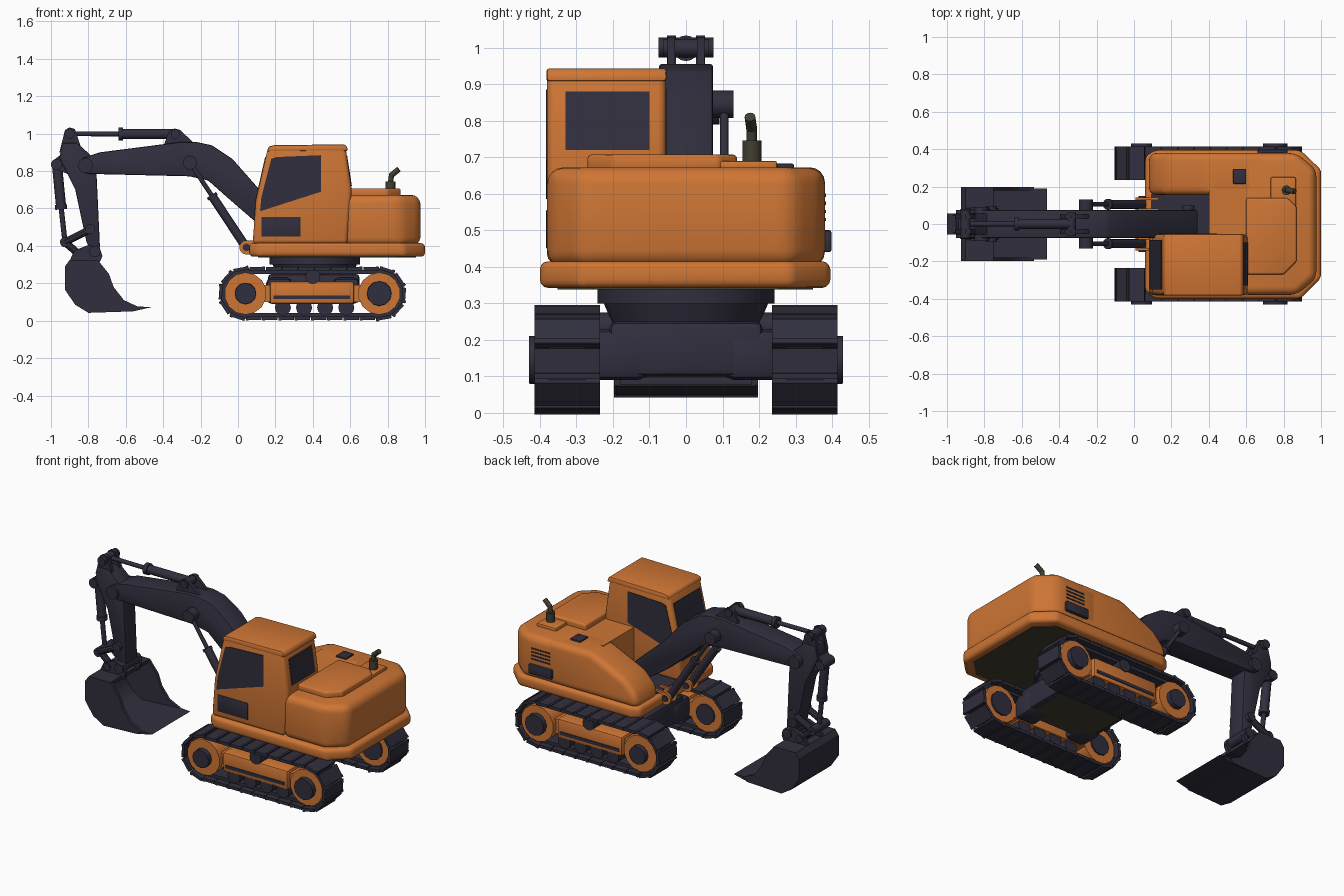
import bpy, bmesh, math
from mathutils import Vector, Matrix


def material(name, rgb):
    m = bpy.data.materials.new(name)
    m.diffuse_color = (*rgb, 1)
    return m


ORANGE = material("orange paint", (0.62, 0.18, 0.035))
DARK = material("dark steel", (0.03, 0.028, 0.047))
OLIVE = material("exhaust grey", (0.055, 0.048, 0.03))


def finish(name, bm, mat, bevel=0, seg=2):
    bmesh.ops.recalc_face_normals(bm, faces=bm.faces)
    if bevel:
        edges = [e for e in bm.edges if e.calc_face_angle(0) > 0.3]
        bmesh.ops.bevel(bm, geom=edges, offset=bevel, segments=seg, profile=0.5,
                        affect='EDGES', clamp_overlap=True)
    me = bpy.data.meshes.new(name)
    bm.to_mesh(me)
    bm.free()
    me.materials.append(mat)
    ob = bpy.data.objects.new(name, me)
    bpy.context.collection.objects.link(ob)
    return ob


def prism(name, pts, a, b, mat, bevel=0, seg=2, plan=False):
    """Side profile (x, z) extruded along y, or plan outline (x, y) along z."""
    bm = bmesh.new()
    place = (lambda p, t: (p[0], p[1], t)) if plan else (lambda p, t: (p[0], t, p[1]))
    lo = [bm.verts.new(place(p, a)) for p in pts]
    hi = [bm.verts.new(place(p, b)) for p in pts]
    bm.faces.new(lo)
    bm.faces.new(hi)
    n = len(pts)
    for i in range(n):
        j = (i + 1) % n
        bm.faces.new((lo[i], lo[j], hi[j], hi[i]))
    return finish(name, bm, mat, bevel, seg)


def box(name, x0, x1, y0, y1, z0, z1, mat, bevel=0, seg=2):
    return prism(name, [(x0, z0), (x1, z0), (x1, z1), (x0, z1)], min(y0, y1), max(y0, y1), mat, bevel, seg)


def rod(name, p, q, r, mat, sides=16, r2=None):
    p, q = Vector(p), Vector(q)
    d = q - p
    bm = bmesh.new()
    m = Matrix.Translation((p + q) / 2) @ d.to_track_quat('Z', 'Y').to_matrix().to_4x4()
    bmesh.ops.create_cone(bm, cap_ends=True, segments=sides, radius1=r,
                          radius2=r if r2 is None else r2, depth=d.length, matrix=m)
    return finish(name, bm, mat)


def pin(name, x, z, r, half, mat=DARK, sides=14):
    return rod(name, (x, -half, z), (x, half, z), r, mat, sides)


# tracks: shoes and chain links marched around a stadium path
X1, X2, ZC, R, N = 0.04, 0.755, 0.145, 0.132, 26


def stadium(d):
    run, arc = X2 - X1, math.pi * R
    if d < run:
        return X1 + d, ZC - R, 0
    d -= run
    if d < arc:
        t = d / R
        return X2 + R * math.sin(t), ZC - R * math.cos(t), t
    d -= arc
    if d < run:
        return X2 - d, ZC + R, math.pi
    t = (d - run) / R
    return X1 - R * math.sin(t), ZC + R * math.cos(t), math.pi + t


for s, side in ((-1, "near"), (1, "far")):
    bm = bmesh.new()
    step = (2 * (X2 - X1) + 2 * math.pi * R) / N
    for i in range(N):
        x, z, t = stadium((i + 0.5) * step)
        base = Matrix.Translation((x, s * 0.325, z)) @ Matrix.Rotation(-t, 4, 'Y')
        # shoe plate, chain link, grouser bar: (length, width, height, x, z)
        for l, w, h, dx, dz in ((0.083, 0.18, 0.018, 0, 0), (0.092, 0.10, 0.022, 0, 0.016),
                                (0.014, 0.18, 0.012, -0.033, -0.007)):
            bmesh.ops.create_cube(bm, size=1, matrix=base @ Matrix.Translation((dx, 0, dz))
                                  @ Matrix.Diagonal((l, w, h, 1)))
    finish(side + "_track", bm, DARK)
    # track frame, wheels and rollers
    for x, nm, hr in ((X1, "idler", 0.064), (X2, "sprocket", 0.074)):
        rod(f"{side}_{nm}", (x, s * 0.255, ZC), (x, s * 0.40, ZC), 0.113, ORANGE, 14)
        rod(f"{side}_{nm}_hub", (x, s * 0.245, ZC), (x, s * 0.43, ZC), hr, DARK, 12, hr * 0.88)
    box(side + "_track_frame", 0.17, 0.62, s * 0.25, s * 0.395, 0.09, 0.21, ORANGE, 0.012)
    box(side + "_track_frame_core", 0.08, 0.72, s * 0.26, s * 0.37, 0.10, 0.19, ORANGE)
    box(side + "_frame_slot", 0.19, 0.60, s * 0.39, s * 0.399, 0.115, 0.135, DARK)
    for i in range(4):
        x = 0.24 + 0.113 * i
        rod(f"{side}_roller_{i}", (x, s * 0.26, 0.07), (x, s * 0.385, 0.07), 0.043, DARK, 12)
    rod(side + "_top_roller", (0.40, s * 0.20, 0.235), (0.40, s * 0.40, 0.235), 0.04, DARK, 12)
    # legs joining the centre frame to the tracks
    for x in (0.22, 0.58):
        box(f"{side}_frame_leg", x - 0.07, x + 0.07, s * 0.1, s * 0.27, 0.09, 0.23, DARK, 0.03)

# centre frame and slewing ring
box("centre_frame", 0.16, 0.65, -0.21, 0.21, 0.10, 0.25, DARK, 0.02)
box("centre_frame_belly", 0.19, 0.62, -0.19, 0.19, 0.095, 0.101, OLIVE)
rod("slewing_base", (0.41, 0, 0.24), (0.41, 0, 0.30), 0.20, DARK, 32, 0.225)
rod("slewing_ring", (0.41, 0, 0.30), (0.41, 0, 0.35), 0.242, DARK, 32)

# platform skirt, belly plate and deck
plan = [(0.06, -0.36), (0.11, -0.40), (0.89, -0.40), (1.0, -0.29),
        (1.0, 0.29), (0.89, 0.395), (0.11, 0.395), (0.06, 0.36)]
prism("platform_skirt", plan, 0.342, 0.415, ORANGE, 0.022, 3, plan=True)
prism("platform_belly", [(0.53 + (x - 0.53) * 0.9, y * 0.88) for x, y in plan], 0.338, 0.345, OLIVE, plan=True)
box("boom_deck", 0.09, 0.41, -0.055, 0.16, 0.41, 0.42, DARK)

# engine housing, with the right side housing sloping down to the front
prism("engine_housing", [(0.57, -0.38), (0.87, -0.38), (0.975, -0.29), (0.975, 0.29), (0.87, 0.38),
                         (0.57, 0.38)], 0.40, 0.672, ORANGE, 0.045, 4, plan=True)
prism("side_housing", [(0.075, 0.40), (0.72, 0.40), (0.72, 0.672), (0.40, 0.672), (0.16, 0.56), (0.085, 0.48)],
      0.155, 0.38, ORANGE, 0.045, 4)
box("centre_housing", 0.40, 0.66, -0.06, 0.25, 0.40, 0.671, ORANGE)
prism("hood", [(0.60, -0.27), (0.80, -0.27), (0.87, -0.20), (0.87, 0.09), (0.82, 0.14), (0.60, 0.14)],
      0.66, 0.707, ORANGE, 0.012, 3, plan=True)
box("exhaust_cover", 0.73, 0.865, 0.08, 0.25, 0.66, 0.69, ORANGE, 0.008)
box("filler_cap", 0.53, 0.60, 0.215, 0.295, 0.668, 0.682, DARK, 0.004)
rod("exhaust_base", (0.815, 0.18, 0.68), (0.815, 0.18, 0.745), 0.026, OLIVE)
rod("exhaust_pipe", (0.815, 0.18, 0.74), (0.822, 0.18, 0.785), 0.014, OLIVE, 12)
rod("exhaust_tip", (0.818, 0.18, 0.776), (0.86, 0.175, 0.81), 0.015, OLIVE, 12)
# service vent on the far side
box("service_vent", 0.66, 0.82, 0.37, 0.398, 0.44, 0.50, DARK, 0.006)
for i in range(4):
    box(f"grille_slat_{i}", 0.68, 0.81, 0.375, 0.383, 0.525 + 0.022 * i, 0.534 + 0.022 * i, DARK)

# cab, roof and windows
CY0, CY1 = -0.38, -0.055
prism("cab", [(0.078, 0.41), (0.096, 0.645), (0.16, 0.925), (0.575, 0.93), (0.608, 0.70), (0.585, 0.41)],
      CY0, CY1, ORANGE, 0.022, 3)
prism("cab_roof", [(0.155, 0.905), (0.163, 0.93), (0.19, 0.938), (0.57, 0.943), (0.582, 0.932), (0.588, 0.908)],
      CY0 - 0.002, CY1 + 0.002, ORANGE, 0.008)
glass = [(0.118, 0.585), (0.125, 0.66), (0.178, 0.865), (0.205, 0.875), (0.445, 0.885), (0.445, 0.69)]
for y, nm in ((CY0, "near"), (CY1, "inner")):
    prism(nm + "_window", glass, y - 0.003, y + 0.003, DARK)
box("lower_door_window", 0.125, 0.335, CY0 - 0.003, CY0 + 0.003, 0.45, 0.555, DARK, 0.002)
prism("windscreen", [(0.084, 0.53), (0.093, 0.645), (0.145, 0.875), (0.152, 0.875), (0.10, 0.645), (0.091, 0.53)],
      -0.35, -0.085, DARK)
prism("rear_window", [(0.603, 0.72), (0.580, 0.88), (0.584, 0.88), (0.609, 0.72)], -0.33, -0.10, DARK)

# boom with its pins
prism("boom", [(-0.84, 0.80), (-0.80, 0.785), (-0.26, 0.772), (-0.16, 0.75), (-0.07, 0.67), (0.08, 0.54),
               (0.24, 0.43), (0.33, 0.44), (0.34, 0.50), (0.107, 0.71), (-0.03, 0.865), (-0.14, 0.938),
               (-0.22, 0.955), (-0.31, 0.955), (-0.74, 0.90), (-0.83, 0.87)], -0.074, 0.074, DARK, 0.008)
pin("boom_tip_pin", -0.815, 0.83, 0.04, 0.092)
pin("boom_cylinder_pin", -0.257, 0.845, 0.038, 0.13)
pin("boom_foot_pin", 0.29, 0.47, 0.035, 0.10)

# boom lift cylinders and their orange brackets
for s, side in ((-1, "near"), (1, "far")):
    y = s * 0.105
    base, tip = Vector((0.045, y, 0.39)), Vector((-0.257, y, 0.845))
    mid = base.lerp(tip, 0.62)
    rod(side + "_lift_barrel", base, mid, 0.024, DARK)
    rod(side + "_lift_rod", mid, tip, 0.012, DARK, 12)
    rod(side + "_lift_collar", base.lerp(tip, 0.59), mid, 0.029, DARK)
    for dy in (-0.03, 0.03):
        rod(side + "_lift_bracket", (0.045, y + dy - 0.008, 0.392), (0.045, y + dy + 0.008, 0.392), 0.038, ORANGE)
        box(side + "_bracket_foot", 0.04, 0.13, y + dy - 0.008, y + dy + 0.008, 0.355, 0.43, ORANGE)
    rod(side + "_lift_pin", (0.045, y - 0.044, 0.392), (0.045, y + 0.044, 0.392), 0.02, DARK, 12)
    # arm cylinder lugs on the boom and on the arm head
    prism(side + "_boom_lug", [(-0.40, 0.93), (-0.37, 1.01), (-0.34, 1.028), (-0.31, 1.02), (-0.23, 0.945)],
          s * 0.03, s * 0.05, DARK)
    prism(side + "_arm_lug", [(-0.955, 0.90), (-0.925, 1.02), (-0.90, 1.033), (-0.872, 1.025), (-0.83, 0.90)],
          s * 0.028, s * 0.052, DARK)
    # bucket linkage
    rod(side + "_arm_link", (-0.925, s * 0.06, 0.42), (-0.785, s * 0.06, 0.49), 0.02, DARK, 10)
    rod(side + "_bucket_link", (-0.925, s * 0.05, 0.42), (-0.85, s * 0.05, 0.355), 0.02, DARK, 10)
    prism(side + "_bucket_ear", [(-0.91, 0.30), (-0.875, 0.375), (-0.80, 0.405), (-0.74, 0.39), (-0.725, 0.345),
                                 (-0.745, 0.30)], s * 0.062, s * 0.085, DARK)

# arm cylinder
rod("arm_barrel", (-0.335, 0, 0.998), (-0.63, 0, 0.998), 0.027, DARK)
rod("arm_barrel_collar", (-0.615, 0, 0.998), (-0.64, 0, 0.998), 0.035, DARK)
rod("arm_rod", (-0.63, 0, 0.998), (-0.90, 0, 1.0), 0.013, DARK, 12)
pin("arm_barrel_pin", -0.335, 0.998, 0.025, 0.062)
pin("arm_rod_pin", -0.90, 1.0, 0.027, 0.075)

# arm
prism("arm", [(-0.955, 0.87), (-0.94, 0.95), (-0.86, 0.95), (-0.76, 0.86), (-0.75, 0.65), (-0.738, 0.39),
              (-0.775, 0.355), (-0.81, 0.42), (-0.87, 0.70)], -0.057, 0.057, DARK, 0.007)

# bucket cylinder
rod("bucket_barrel", (-0.968, 0, 0.835), (-0.945, 0, 0.60), 0.027, DARK)
rod("bucket_rod", (-0.945, 0, 0.60), (-0.925, 0, 0.42), 0.014, DARK, 12)
rod("bucket_barrel_collar", (-0.947, 0, 0.62), (-0.945, 0, 0.595), 0.032, DARK)
prism("bucket_cylinder_mount", [(-0.995, 0.82), (-0.985, 0.86), (-0.93, 0.90), (-0.90, 0.78), (-0.975, 0.81)],
      -0.045, 0.045, DARK)
for nm, x, z, r, h in (("bucket_barrel_pin", -0.97, 0.835, 0.03, 0.055), ("rod_end_pin", -0.925, 0.42, 0.027, 0.075),
                       ("arm_link_pin", -0.79, 0.49, 0.027, 0.08), ("bucket_link_pin", -0.85, 0.355, 0.024, 0.092),
                       ("bucket_pin", -0.765, 0.37, 0.03, 0.095)):
    pin(nm, x, z, r, h)

# bucket: bent shell with two side plates
outer = [(-0.75, 0.325), (-0.90, 0.325), (-0.925, 0.29), (-0.925, 0.165), (-0.87, 0.085), (-0.80, 0.042)]
inner = [(-0.79, 0.064), (-0.855, 0.10), (-0.902, 0.17), (-0.902, 0.285), (-0.885, 0.305), (-0.75, 0.305)]
prism("bucket_shell", outer + [(-0.56, 0.05), (-0.465, 0.072), (-0.56, 0.078)] + inner, -0.19, 0.19, DARK)
for s, side in ((-1, "near"), (1, "far")):
    prism(side + "_bucket_side", outer + [(-0.56, 0.052), (-0.535, 0.075), (-0.61, 0.11), (-0.665, 0.18),
                                          (-0.69, 0.25)], s * 0.178, s * 0.197, DARK)

# smooth shading that keeps hard edges
for ob in bpy.context.collection.objects:
    ob.select_set(True)
    bpy.context.view_layer.objects.active = ob
bpy.ops.object.shade_smooth_by_angle(angle=math.radians(35))
